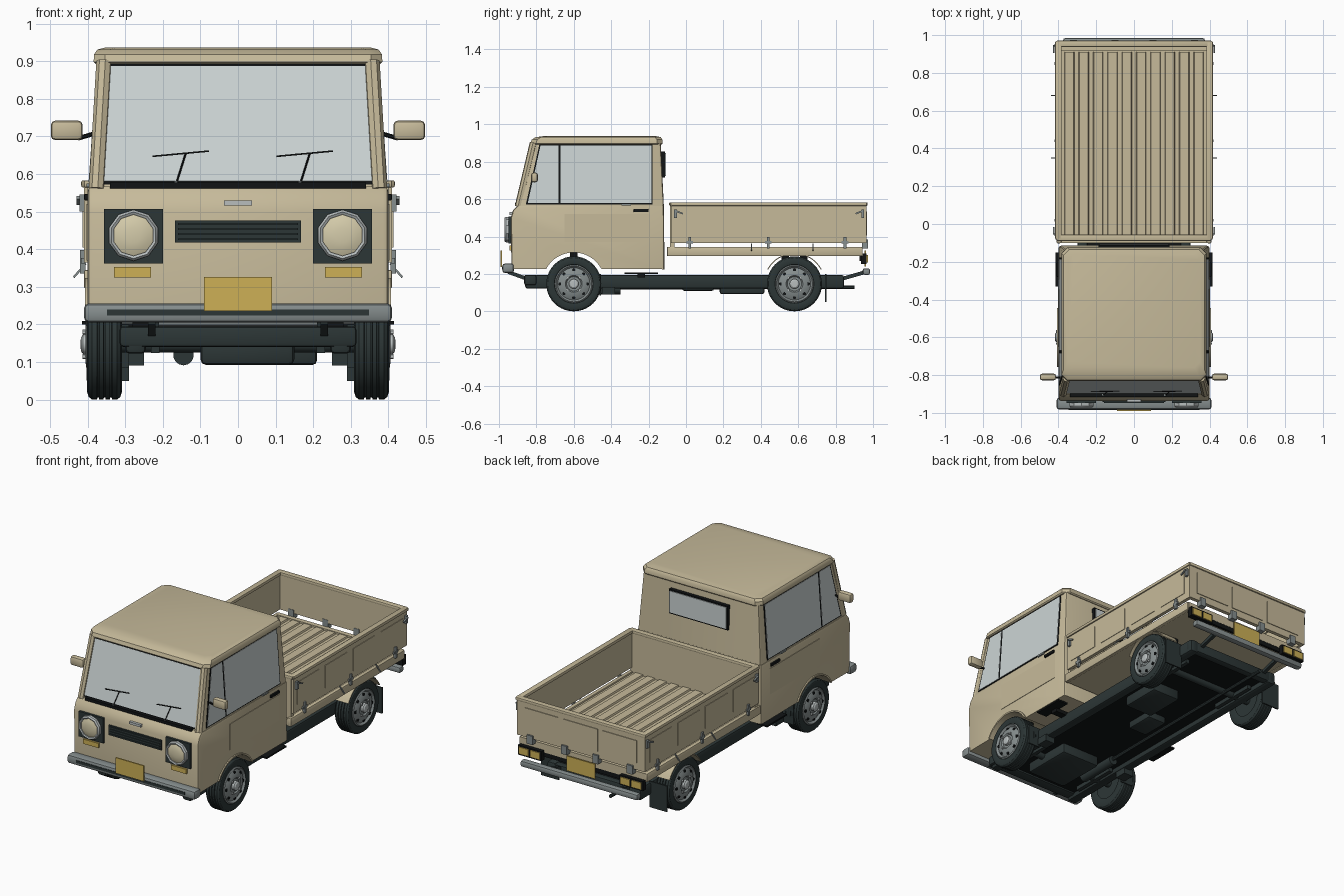
import bpy, bmesh, math
from mathutils import Vector, Matrix

if "Cube" in bpy.data.objects:
    bpy.data.objects.remove(bpy.data.objects["Cube"])

def material(name, rgb):
    m = bpy.data.materials.new(name)
    m.diffuse_color = [((c / 255 + 0.055) / 1.055) ** 2.4 for c in rgb] + [1]
    m.use_nodes = True
    m.node_tree.nodes["Principled BSDF"].inputs["Base Color"].default_value = m.diffuse_color
    return m

BODY = material("beige paint", (198, 186, 154))
GLASS = material("window glass", (204, 212, 212))
DARK = material("dark rubber", (44, 54, 54))
BLACK = material("black", (17, 20, 21))
GREY = material("grey metal", (134, 142, 142))
SILVER = material("silver", (184, 190, 190))
YELLOW = material("amber yellow", (205, 176, 86))
LENS = material("cream lens", (212, 203, 170))

def finish(name, bm, mat, mirror=False):
    bmesh.ops.recalc_face_normals(bm, faces=bm.faces)
    me = bpy.data.meshes.new(name)
    bm.to_mesh(me)
    bm.free()
    me.materials.append(mat)
    ob = bpy.data.objects.new(name, me)
    bpy.context.collection.objects.link(ob)
    if mirror:
        ob.modifiers.new("mirror", 'MIRROR').use_mirror_merge = False
    return ob

def loft(name, rings, mat, mirror=False, bevel=0, seg=2, only=None):
    """Closed solid through rings of equal point count."""
    bm = bmesh.new()
    vs = [[bm.verts.new(p) for p in r] for r in rings]
    n = len(vs[0])
    for a, b in zip(vs, vs[1:]):
        for i in range(n):
            j = (i + 1) % n
            bm.faces.new((a[i], a[j], b[j], b[i]))
    bm.faces.new(vs[0])
    bm.faces.new(vs[-1])
    bmesh.ops.recalc_face_normals(bm, faces=bm.faces)
    if bevel:
        edges = [e for e in bm.edges if only is None or only(e)]
        bmesh.ops.bevel(bm, geom=edges, offset=bevel, segments=seg, affect='EDGES', profile=0.5)
    return finish(name, bm, mat, mirror)

def box(name, x0, x1, y0, y1, z0, z1, mat, mirror=False, bevel=0):
    ring = lambda z: [(x0, y0, z), (x1, y0, z), (x1, y1, z), (x0, y1, z)]
    return loft(name, [ring(z0), ring(z1)], mat, mirror, bevel)

def prism(name, yz, x0, x1, mat, mirror=False, **kw):
    return loft(name, [[(x, y, z) for y, z in yz] for x in (x0, x1)], mat, mirror, **kw)

def plate(name, pts, t, mat, mirror=False):
    p = [Vector(q) for q in pts]
    n = (p[1] - p[0]).cross(p[2] - p[0]).normalized() * t / 2
    return loft(name, [[q - n for q in p], [q + n for q in p]], mat, mirror)

def beam(name, a, b, r, mat, mirror=False, sides=4):
    a, b = Vector(a), Vector(b)
    q = (b - a).to_track_quat('Z', 'Y')
    off = [q @ Vector((r * math.cos(t), r * math.sin(t), 0))
           for t in [(i + .5) * math.tau / sides for i in range(sides)]]
    return loft(name, [[a + o for o in off], [b + o for o in off]], mat, mirror)

def lathe(name, prof, origin, axis, mat, mirror=False, steps=32):
    """Turn (radius, height) points about the X or Y axis through origin."""
    bm = bmesh.new()
    o = Vector(origin)
    ax = Vector((1, 0, 0)) if axis == 'X' else Vector((0, 1, 0))
    vs = [bm.verts.new(o + ax * h + Vector((0, 0, r))) for r, h in prof]
    es = [bm.edges.new(p) for p in zip(vs, vs[1:])]
    bmesh.ops.spin(bm, geom=vs + es, cent=o, axis=ax, angle=math.tau, steps=steps, use_merge=True)
    bmesh.ops.remove_doubles(bm, verts=bm.verts, dist=1e-5)
    return finish(name, bm, mat, mirror)

def arc(yc, zc, r, a0, a1, n=16):
    return [(yc + r * math.cos(t), zc + r * math.sin(t))
            for t in [math.radians(a0 + (a1 - a0) * i / n) for i in range(n + 1)]]

FY, RY, WZ = -0.60, 0.58, 0.147          # axle positions

# Cab lower body with wheel arches in its side profile
low = [(-.933, .225), (-.937, .50), (-.925, .54), (-.90, .567), (-.118, .567), (-.115, .225)]
low += arc(FY, WZ, .17, 28, 152)
prism("cab_lower_body", low, -.40, .40, BODY, bevel=.014,
      only=lambda e: abs(e.verts[0].co.x - e.verts[1].co.x) < .01
      and max(v.co.z for v in e.verts) > .33)
lip = lambda y, r0, r1: arc(y, WZ, r1, 28, 152) + arc(y, WZ, r0, 152, 28)
prism("front_arch_lip", lip(FY, .168, .177), .37, .407, BODY, True)
prism("rear_fender", lip(RY, .160, .165), .30, .402, BODY, True)

# Greenhouse, pillars and roof
sx = lambda z: .394 - .024 * (z - .56) / .34
fy = lambda z: -.897 + .08 * (z - .56) / .34
ring = lambda z, yb: [(-sx(z), fy(z), z), (sx(z), fy(z), z), (sx(z), yb, z), (-sx(z), yb, z)]
loft("cab_upper_body", [ring(.555, -.118), ring(.90, -.135)], BODY, bevel=.012,
     only=lambda e: abs(e.verts[0].co.z - e.verts[1].co.z) > .1)
beam("windscreen_pillar", (.376, -.895, .56), (.356, -.815, .90), .021, BODY, True, 8)

def roof_ring(xh, y0, y1, z, c=.03):
    return [(-xh + c, y0, z), (xh - c, y0, z), (xh, y0 + c, z), (xh, y1 - c, z),
            (xh - c, y1, z), (-xh + c, y1, z), (-xh, y1 - c, z), (-xh, y0 + c, z)]
loft("roof", [roof_ring(.378, -.826, -.13, .892), roof_ring(.384, -.832, -.125, .898),
              roof_ring(.383, -.825, -.126, .918), roof_ring(.374, -.805, -.135, .931),
              roof_ring(.35, -.76, -.16, .937)], BODY)

# Windows
def front(x, z): return (x, fy(z), z)
def side(y, z): return (sx(z), y, z)
plate("windscreen_seal", [front(-.366, .572), front(.366, .572), front(.349, .892), front(-.349, .892)], .006, BLACK)
plate("windscreen", [front(-.360, .580), front(.360, .580), front(.344, .886), front(-.344, .886)], .0095, GLASS)
plate("side_window_seal", [side(-.856, .572), side(-.178, .572), side(-.178, .892), side(-.784, .892)], .006, BLACK, True)
plate("quarter_window", [side(-.846, .578), side(-.682, .578), side(-.682, .886), side(-.778, .886)], .0095, GLASS, True)
plate("door_window", [side(-.670, .578), side(-.185, .578), side(-.185, .886), side(-.670, .886)], .0095, GLASS, True)
box("rear_window_seal", -.188, .188, -.135, -.112, .715, .855, BLACK)
box("rear_window", -.18, .18, -.135, -.108, .723, .847, GLASS)
box("cowl_strip", -.34, .34, -.915, -.89, .562, .578, BLACK)

# Wipers (both sweep the same way)
for i, x in enumerate((-.165, .165)):
    f = lambda dx, z: (x + dx, fy(z) - .012, z)
    beam(f"wiper_arm_{i}", f(0, .572), f(.026, .655), .0025, BLACK)
    beam(f"wiper_blade_{i}", f(-.062, .647), f(.088, .661), .003, BLACK)
    beam(f"wiper_pivot_{i}", f(0, .565), f(0, .58), .006, GREY, sides=8)

# Doors, handles, steps and mirrors
box("door_panel", .39, .4025, -.65, -.195, .37, .52, BODY, True)
box("door_handle", .39, .409, -.28, -.20, .53, .547, BLACK, True, .003)
box("window_trim", .39, .403, -.345, -.295, .565, .575, GREY, True)
box("side_step", .35, .415, -.33, -.15, .2, .209, BLACK, True)
box("step_hanger", .28, .37, -.26, -.22, .18, .202, BLACK, True)
box("mirror", .413, .498, -.828, -.792, .69, .742, BODY, True, .012)
beam("mirror_arm", (.38, -.815, .708), (.425, -.81, .695), .006, BLACK, True, 6)

# Nose: lamps, grille, indicators, plate, bumper
box("headlamp_panel", .20, .357, -.948, -.92, .362, .507, DARK, True)
lathe("headlamp_rim", [(.055, 0), (.055, -.022), (.062, -.026), (.068, -.018), (.068, 0)],
      (.278, -.945, .437), 'Y', SILVER, True, 10)
lathe("headlamp_lens", [(.058, 0), (.058, -.014), (.04, -.022), (.02, -.025), (0, -.026)],
      (.278, -.945, .437), 'Y', LENS, True, 20)
box("grille", -.168, .168, -.943, -.92, .418, .476, DARK)
for i in range(4):
    z = .424 + i * .0135
    box(f"grille_slat_{i}", -.16, .16, -.948, -.94, z, z + .005, DARK)
box("nose_trim", -.037, .037, -.943, -.92, .516, .53, SILVER)
box("front_indicator", .232, .33, -.945, -.92, .325, .352, YELLOW, True)
box("front_bumper", -.41, .41, -.982, -.92, .205, .256, GREY, bevel=.014)
box("bumper_strip", -.348, .348, -.985, -.975, .224, .239, DARK)
box("front_plate", -.09, .09, -.991, -.983, .236, .326, YELLOW)
beam("bumper_bracket", (.23, -.95, .21), (.23, -.84, .17), .014, DARK, True)

# Load bed floor with ribs
box("bed_floor", -.40, .40, -.10, .94, .30, .335, BODY)
box("bed_sill", .385, .41, -.102, .942, .295, .345, BODY, True, .006)
box("bed_end_sill", -.40, .40, .915, .943, .295, .345, BODY)
for i in range(10):
    x = -.342 + i * .076
    prof = [(x - .027, .334), (x + .027, .334), (x + .023, .344), (x - .023, .344)]
    loft(f"floor_rib_{i}", [[(a, y, z) for a, z in prof] for y in (-.06, .91)], BODY)

# Gates: slab, top rail and pressed panels
box("side_gate", .39, .41, -.08, .962, .365, .575, BODY, True)
box("side_gate_rail", .383, .417, -.082, .967, .564, .583, BODY, True, .005)
for i in range(4):
    y = -.045 + i * .255
    box(f"side_gate_panel_{i}", .405, .413, y, y + .20, .405, .535, BODY, True)
box("headboard", -.40, .40, -.085, -.062, .33, .575, BODY)
box("headboard_rail", -.41, .41, -.09, -.056, .564, .583, BODY, bevel=.005)
box("tailgate", -.405, .405, .942, .964, .365, .575, BODY)
box("tailgate_rail", -.41, .41, .937, .971, .564, .583, BODY, bevel=.005)
for i in range(3):
    x = -.36 + i * .25
    box(f"tailgate_panel_{i}", x, x + .22, .96, .968, .405, .535, BODY)

# Gate hinges and latches
for i, y in enumerate((.02, .44, .85)):
    box(f"gate_hinge_{i}", .405, .418, y - .018, y + .018, .362, .376, GREY, True)
    box(f"gate_hinge_strap_{i}", .405, .42, y - .007, y + .007, .335, .398, GREY, True)
for i, y in enumerate((-.055, .945)):
    box(f"gate_latch_{i}", .405, .422, y - .008, y + .008, .50, .545, GREY, True)
    beam(f"latch_lever_{i}", (.425, y, .537), (.425, y + .038 * (1 if i == 0 else -1), .522), .006, GREY, True)
for i, y in enumerate((.35, .68)):
    beam(f"rope_hook_{i}", (.405, y, .362), (.437, y, .325), .004, GREY, True)
for i, x in enumerate((.10, .32)):
    box(f"tailgate_hinge_{i}", x - .018, x + .018, .94, .974, .335, .385, GREY, True)

# Tail: lamps, plate, bumper
box("tail_lamp_housing", .25, .40, .935, .966, .252, .308, BLACK, True)
box("tail_lamp_inner", .258, .318, .96, .972, .26, .30, YELLOW, True)
box("tail_lamp_outer", .33, .392, .96, .972, .26, .30, YELLOW, True)
box("tail_bar", -.26, .26, .928, .942, .27, .298, BLACK)
box("rear_plate", -.09, .09, .955, .963, .24, .325, YELLOW)
box("plate_bracket", -.03, .03, .935, .957, .27, .31, BLACK)
box("rear_bumper", -.375, .375, .945, .984, .195, .23, GREY, bevel=.01)
beam("rear_bumper_bracket", (.22, .96, .21), (.22, .82, .17), .014, DARK, True)

# Chassis and running gear
box("chassis_rail", .245, .30, -.86, .845, .122, .195, DARK, True, .012)
box("chassis_floor", -.26, .26, -.84, .83, .15, .18, BLACK)
box("front_crossmember", -.315, .315, -.865, -.80, .14, .195, DARK, bevel=.01)
box("rear_crossmember", -.30, .30, .80, .845, .13, .19, DARK, bevel=.01)
for i, (y, z) in enumerate(((FY, .33), (RY - .05, .30), (RY + .05, .30))):
    box(f"body_mount_{i}", .23, .28, y - .02, y + .02, .18, z, BLACK, True)
for n, y in (("front", FY), ("rear", RY)):
    beam(n + "_axle", (-.33, y, WZ), (.33, y, WZ), .022, DARK, sides=12)
    beam(n + "_leaf_spring", (.22, y - .14, .135), (.22, y + .14, .135), .016, DARK, True)
box("engine_sump", -.10, .15, -.72, -.42, .092, .16, DARK, bevel=.015)
beam("exhaust_silencer", (-.145, -.60, .118), (-.145, -.35, .118), .027, DARK, sides=14)
beam("exhaust_pipe", (-.145, -.38, .125), (-.145, .90, .13), .010, DARK, sides=8)
box("fuel_tank", .03, .21, .18, .42, .092, .155, DARK, bevel=.012)
box("spare_carrier", -.10, .02, -.02, .15, .11, .155, DARK, bevel=.01)
box("rear_mud_flap", .29, .402, .742, .75, .05, .20, DARK, True)
box("front_mud_flap", .29, .37, -.462, -.455, .085, .20, DARK, True)
box("side_bracket", .25, .31, -.45, -.38, .09, .13, DARK, True)

# Wheels: grooved tyre, domed rim, hub and holes
tyre = [(.09, .316), (.125, .308), (.14, .313), (.147, .322)]
for g in (.338, .355, .372):
    tyre += [(.147, g - .003), (.142, g - .002), (.142, g + .002), (.147, g + .003)]
tyre += [(.147, .388), (.14, .397), (.125, .402), (.104, .397), (.095, .385)]
rim = [(.10, .385), (.102, .398), (.096, .403), (.086, .392), (.066, .403), (.045, .406), (.038, .398), (0, .398)]
for n, y in (("front", FY), ("rear", RY)):
    c = (0, y, WZ)
    lathe(n + "_tyre", tyre, c, 'X', DARK, True, 40)
    lathe(n + "_rim", rim, c, 'X', GREY, True, 40)
    lathe(n + "_rim_back", [(.10, .325), (0, .325)], c, 'X', DARK, True, 24)
    lathe(n + "_hub", [(.026, .39), (.026, .412), (.018, .418), (0, .419)], c, 'X', SILVER, True, 16)
    for i in range(8):
        t = i * math.tau / 8
        dy, dz = math.cos(t), math.sin(t)
        beam(f"{n}_rim_hole_{i}", (.385, y + .074 * dy, WZ + .074 * dz),
             (.4015, y + .074 * dy, WZ + .074 * dz), .009, BLACK, True, 8)
        if i % 2:
            beam(f"{n}_wheel_nut_{i}", (.39, y + .046 * dy, WZ + .046 * dz),
                 (.413, y + .046 * dy, WZ + .046 * dz), .007, SILVER, True, 6)

# Smooth rounded parts, keep edges sharp
bpy.ops.object.select_all(action='SELECT')
bpy.context.view_layer.objects.active = bpy.context.selected_objects[0]
bpy.ops.object.shade_smooth_by_angle(angle=math.radians(32))
